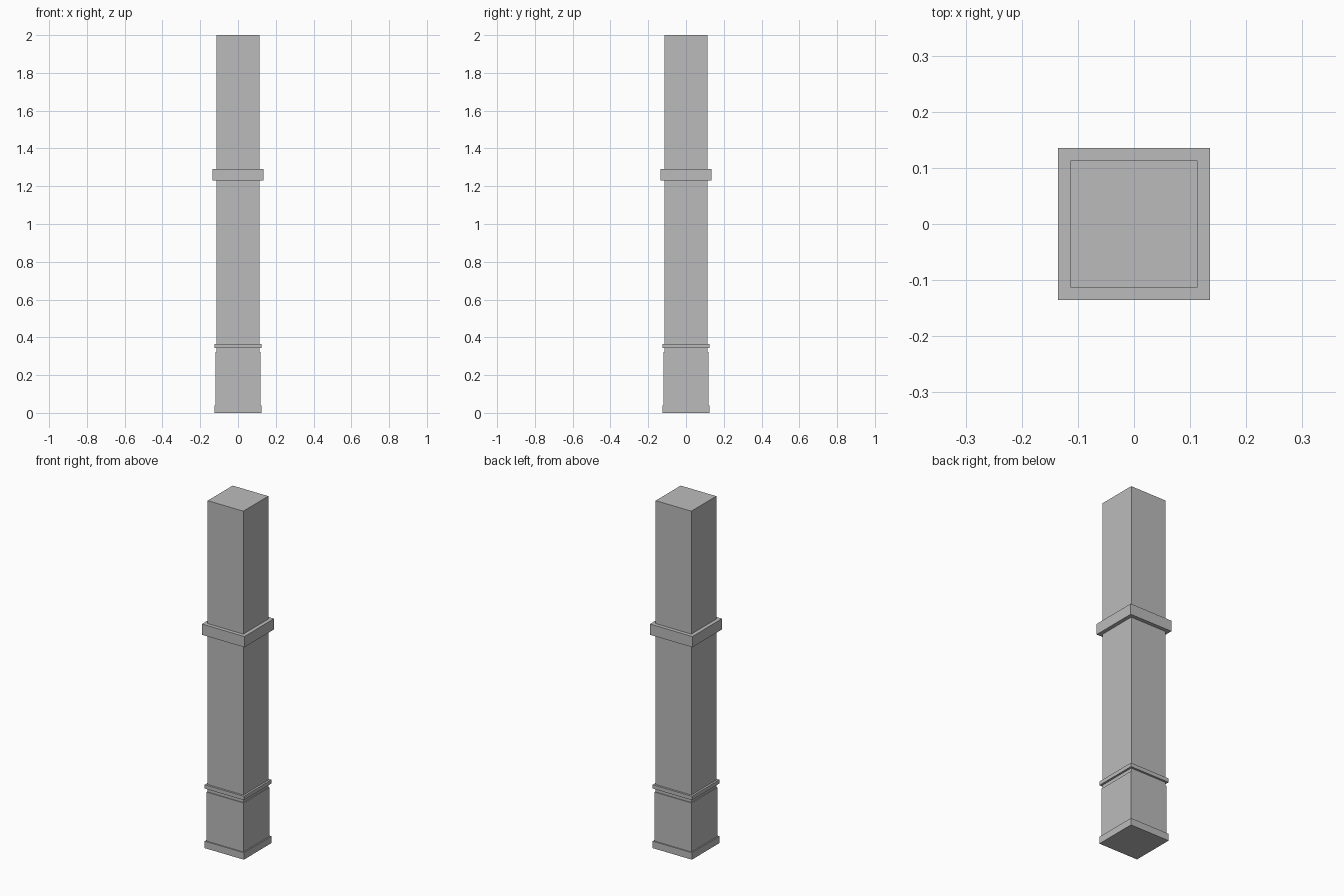
import bpy
import bmesh
from mathutils import Matrix

if "Cube" in bpy.data.objects:
    bpy.data.objects.remove(bpy.data.objects["Cube"])

stone = bpy.data.materials.new("grey_stone")
stone.diffuse_color = (0.5, 0.5, 0.5, 1)
stone.use_nodes = True
stone.node_tree.nodes["Principled BSDF"].inputs["Base Color"].default_value = stone.diffuse_color


def square_block(name, half, z0, z1):
    """Square block centred on the z axis, from z0 to z1."""
    bm = bmesh.new()
    size = Matrix.Diagonal((2 * half, 2 * half, z1 - z0, 1))
    bmesh.ops.create_cube(bm, size=1, matrix=Matrix.Translation((0, 0, (z0 + z1) / 2)) @ size)
    mesh = bpy.data.meshes.new(name)
    bm.to_mesh(mesh)
    bm.free()
    mesh.materials.append(stone)
    obj = bpy.data.objects.new(name, mesh)
    bpy.context.collection.objects.link(obj)


# Stacked parts of the pillar, bottom to top
square_block("base_trim", 0.125, 0.0, 0.04)
square_block("plinth", 0.118, 0.04, 0.322)
square_block("plinth_ring", 0.125, 0.343, 0.365)
square_block("shaft", 0.1135, 0.322, 2.0)
square_block("collar", 0.135, 1.23, 1.292)
